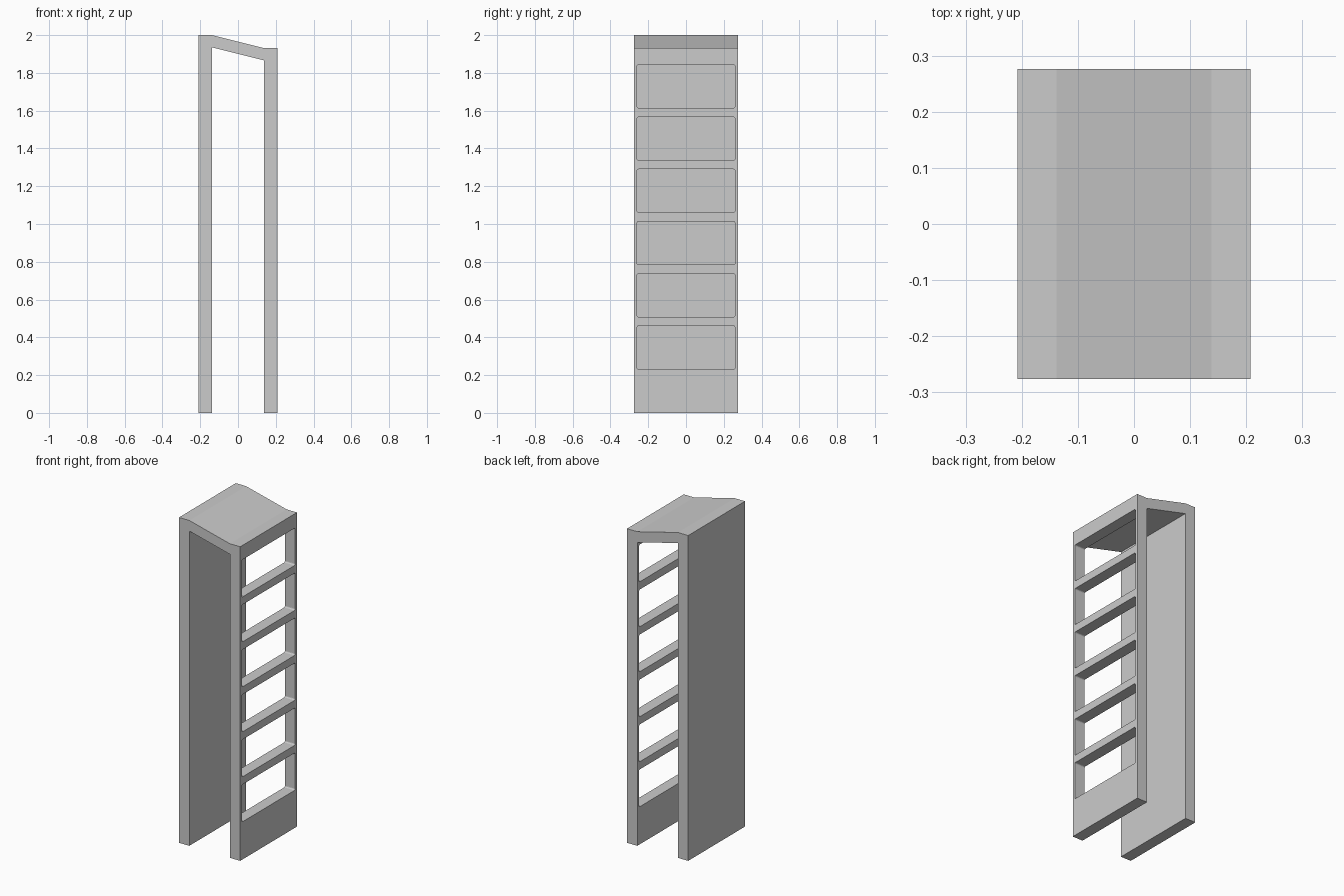
import bpy, bmesh
from mathutils import Matrix

if "Cube" in bpy.data.objects:
    bpy.data.objects.remove(bpy.data.objects["Cube"])

HALF_DEPTH = 0.276


def new_object(name, bm):
    bmesh.ops.recalc_face_normals(bm, faces=bm.faces)
    mesh = bpy.data.meshes.new(name)
    bm.to_mesh(mesh)
    bm.free()
    obj = bpy.data.objects.new(name, mesh)
    bpy.context.collection.objects.link(obj)
    return obj


# Frame: two walls joined by a sloping roof, one profile extruded in depth
profile = [(-0.208, 0), (-0.138, 0), (-0.138, 1.935), (0.138, 1.866),
           (0.138, 0), (0.208, 0), (0.208, 1.931), (0.138, 1.931),
           (-0.138, 2.0), (-0.208, 2.0)]
bm = bmesh.new()
face = bm.faces.new([bm.verts.new((x, -HALF_DEPTH, z)) for x, z in profile])
ext = bmesh.ops.extrude_face_region(bm, geom=[face])
moved = [v for v in ext["geom"] if isinstance(v, bmesh.types.BMVert)]
bmesh.ops.translate(bm, verts=moved, vec=(0, 2 * HALF_DEPTH, 0))
frame = new_object("frame", bm)

# Cutter: six openings with slightly rounded corners, right wall only
bm = bmesh.new()
for i in range(6):
    bmesh.ops.create_cube(bm, size=1, matrix=Matrix.LocRotScale(
        (0.173, 0, 0.346 + 0.2765 * i), None, (0.12, 0.518, 0.229)))
corners = [e for e in bm.edges if abs(e.verts[0].co.x - e.verts[1].co.x) > 0.1]
bmesh.ops.bevel(bm, geom=corners, offset=0.008, segments=3, profile=0.5,
                affect='EDGES')
cutter = new_object("opening_cutter", bm)
cutter.hide_render = True

# Cut the openings, then discard the cutter
mod = frame.modifiers.new("openings", 'BOOLEAN')
mod.operation = 'DIFFERENCE'
mod.solver = 'EXACT'
mod.object = cutter
bpy.context.view_layer.objects.active = frame
frame.select_set(True)
bpy.ops.object.modifier_apply(modifier=mod.name)
bpy.data.objects.remove(cutter)
